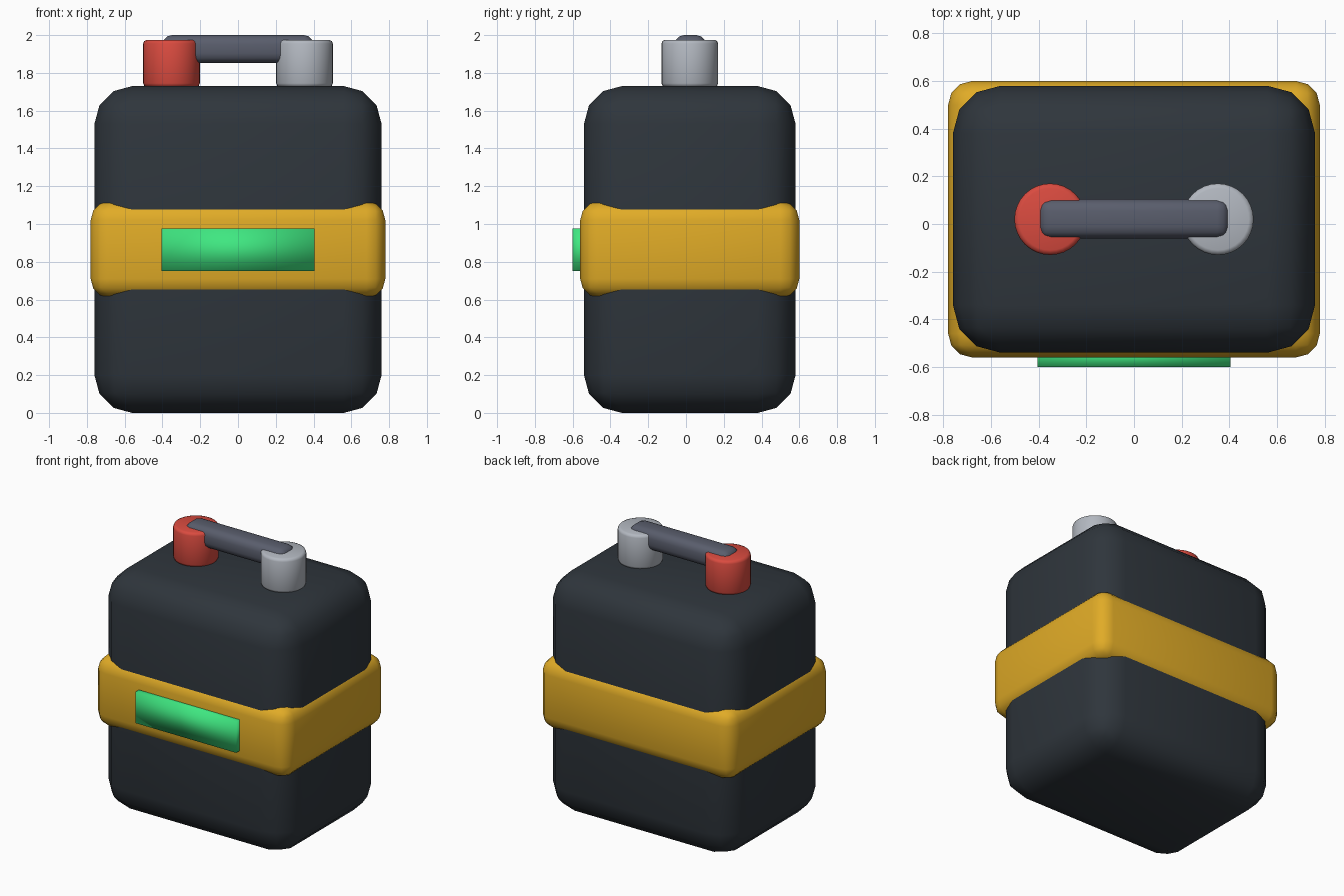
import bpy
import math

if "Cube" in bpy.data.objects:
    bpy.data.objects.remove(bpy.data.objects["Cube"], do_unlink=True)

CENTRE_Y = 0.02


def material(name, colour):
    mat = bpy.data.materials.new(name)
    mat.use_nodes = True
    rgba = (*colour, 1)
    mat.diffuse_color = rgba
    mat.node_tree.nodes["Principled BSDF"].inputs["Base Color"].default_value = rgba
    return mat


def finish(name, mat, bevel, segments):
    """Name, colour, round and smooth the active object."""
    obj = bpy.context.object
    obj.name = name
    obj.data.materials.append(mat)
    if bevel:
        mod = obj.modifiers.new("rounding", "BEVEL")
        mod.width = bevel
        mod.segments = segments
        mod.limit_method = "ANGLE"
        mod.angle_limit = math.radians(40)
    bpy.ops.object.shade_smooth()
    return obj


def box(name, size, location, mat, bevel=0, segments=3):
    bpy.ops.mesh.primitive_cube_add(size=1, location=location)
    bpy.context.object.scale = size
    bpy.ops.object.transform_apply(location=False, rotation=False, scale=True)
    return finish(name, mat, bevel, segments)


def knob(name, x, mat):
    bpy.ops.mesh.primitive_cylinder_add(vertices=32, radius=0.15, depth=0.25,
                                        location=(x, CENTRE_Y, 1.85))
    return finish(name, mat, 0.02, 2)


slate = material("dark slate", (0.028, 0.036, 0.045))
amber = material("amber", (0.75, 0.41, 0.02))
green = material("bright green", (0.05, 0.8, 0.22))
red = material("red", (0.7, 0.07, 0.05))
silver = material("silver grey", (0.45, 0.48, 0.53))
steel = material("steel grey", (0.1, 0.11, 0.15))

# Case with a raised band round its middle
box("case", (1.52, 1.12, 1.73), (0, CENTRE_Y, 0.865), slate, 0.2)
box("band", (1.56, 1.16, 0.51), (0, CENTRE_Y, 0.865), amber, 0.1)

# Display on the front of the band
box("display", (0.81, 0.08, 0.226), (0, -0.56, 0.863), green)

# Two terminals joined by the carrying handle
knob("right_terminal", -0.352, red)
knob("left_terminal", 0.352, silver)
box("handle", (0.8, 0.165, 0.147), (0, 0.022, 1.9265), steel, 0.05)
